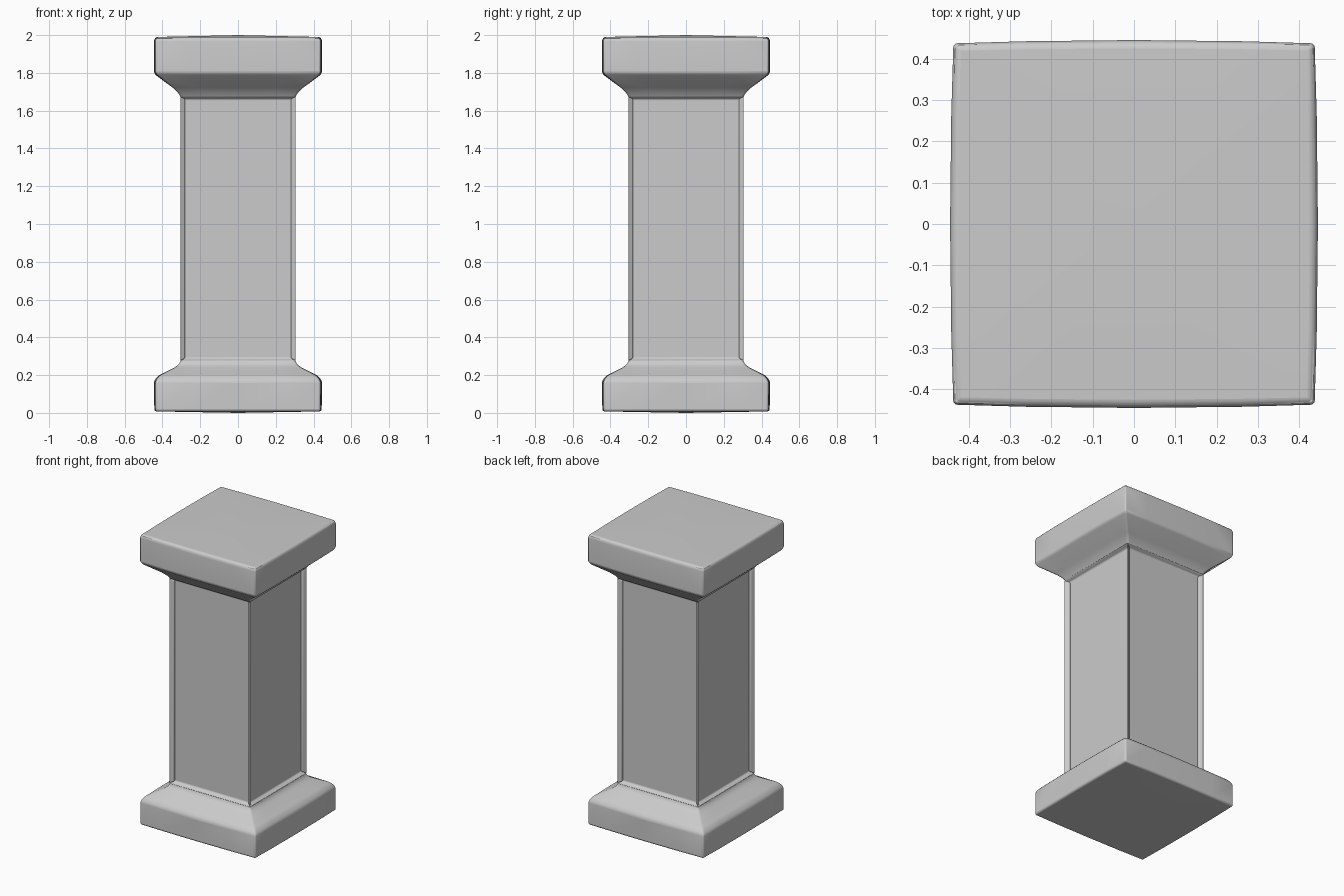
import bpy, bmesh

if "Cube" in bpy.data.objects:
    bpy.data.objects.remove(bpy.data.objects["Cube"])

SHAFT = 0.305          # half width of the shaft
LOW, HIGH = 0.275, 1.675


def finish(bm, name, width):
    bmesh.ops.recalc_face_normals(bm, faces=bm.faces)
    mesh = bpy.data.meshes.new(name)
    bm.to_mesh(mesh)
    bm.free()
    obj = bpy.data.objects.new(name, mesh)
    bpy.context.collection.objects.link(obj)
    bevel = obj.modifiers.new("soft_edges", 'BEVEL')
    bevel.width = width
    bevel.segments = 3
    bevel.limit_method = 'ANGLE'
    bevel.angle_limit = 0.4
    bpy.ops.object.select_all(action='DESELECT')
    obj.select_set(True)
    bpy.context.view_layer.objects.active = obj
    bpy.ops.object.shade_smooth_by_angle(angle=0.7)
    return obj


def square_ring(bm, half, z, bulge):
    # corners and points along each side, bowed slightly outward
    dirs = [(1, 0), (0, 1), (-1, 0), (0, -1)]
    ring = []
    for i, (nx, ny) in enumerate(dirs):
        for t in (-1, -0.6, 0, 0.6):
            out = half + bulge * (1 - t * t)
            ring.append(bm.verts.new((nx * out - ny * t * half,
                                      ny * out + nx * t * half, z)))
    return ring


def moulding(name, profile, end_z):
    # square loft; first profile point is the closed outer end
    bm = bmesh.new()
    rings = [square_ring(bm, *p) for p in profile]
    n = len(rings[0])
    for a, b in zip(rings, rings[1:]):
        for i in range(n):
            j = (i + 1) % n
            bm.faces.new((a[i], a[j], b[j], b[i]))
    tip = bm.verts.new((0, 0, end_z))
    for i in range(n):
        bm.faces.new((rings[0][i], rings[0][(i + 1) % n], tip))
    return finish(bm, name, 0.012)


# Base plinth with sloped shoulder
moulding("base", [(0.437, 0.008, 0.006), (0.437, 0.17, 0.008),
                  (0.415, 0.198, 0.006), (0.335, 0.24, 0.002),
                  (0.312, 0.258, 0), (SHAFT, LOW, 0)], 0.0)

# Cap slab with flared underside
moulding("cap", [(0.428, 1.99, 0.006), (0.437, 1.975, 0.008),
                 (0.437, 1.80, 0.008), (0.425, 1.785, 0.006),
                 (0.345, 1.722, 0.001), (0.318, 1.695, 0),
                 (SHAFT, HIGH, 0)], 2.0)

# Shaft with a recessed panel on each side
bm = bmesh.new()
corners = [(-1, -1), (1, -1), (1, 1), (-1, 1)]
lo, hi = [[bm.verts.new((x * SHAFT, y * SHAFT, z)) for x, y in corners]
          for z in (LOW, HIGH)]
sides = [bm.faces.new((lo[i], lo[(i + 1) % 4], hi[(i + 1) % 4], hi[i]))
         for i in range(4)]
bmesh.ops.inset_individual(bm, faces=sides, thickness=0.025)
bmesh.ops.inset_individual(bm, faces=sides, thickness=0.02, depth=-0.025)
finish(bm, "shaft", 0.006)
